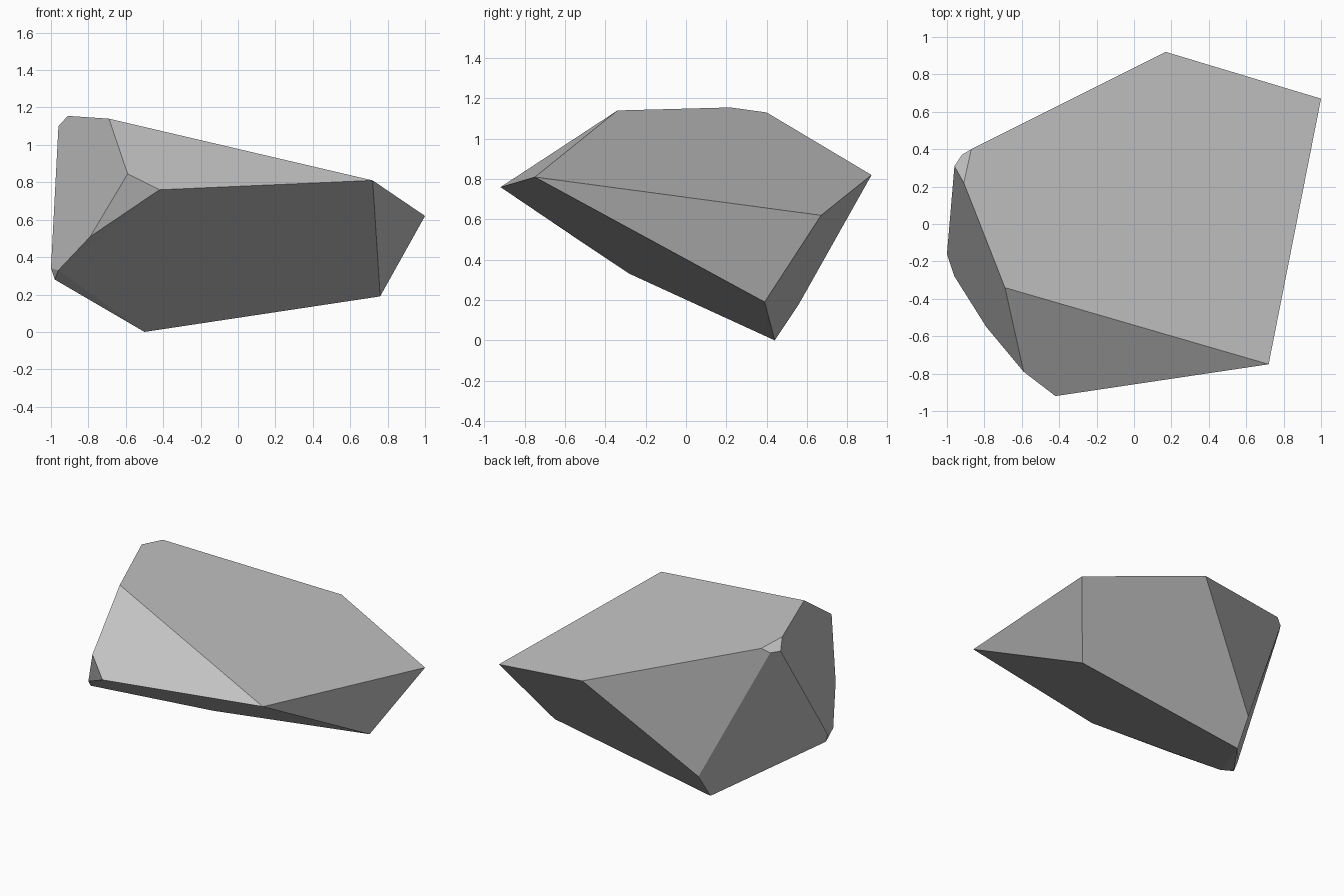
import bpy
import bmesh
import math

# Remove the default object
default_cube = bpy.data.objects.get("Cube")
if default_cube:
    bpy.data.objects.remove(default_cube, do_unlink=True)


def flat_material(name, colour):
    """Create a plain matte material of one colour."""
    material = bpy.data.materials.new(name)
    material.use_nodes = True
    material.diffuse_color = colour
    shader = material.node_tree.nodes["Principled BSDF"]
    shader.inputs["Base Color"].default_value = colour
    shader.inputs["Roughness"].default_value = 0.9
    return material


def convex_stone(name, corners, material):
    """Wrap corner points in a hull and merge nearly flat facets."""
    bm = bmesh.new()
    for corner in corners:
        bm.verts.new(corner)
    bmesh.ops.convex_hull(bm, input=bm.verts[:])
    bmesh.ops.dissolve_limit(bm, angle_limit=math.radians(4),
                             verts=bm.verts[:], edges=bm.edges[:])
    bmesh.ops.recalc_face_normals(bm, faces=bm.faces[:])
    for face in bm.faces:
        face.smooth = False
    mesh = bpy.data.meshes.new(name)
    bm.to_mesh(mesh)
    bm.free()
    mesh.materials.append(material)
    stone = bpy.data.objects.new(name, mesh)
    bpy.context.collection.objects.link(stone)
    return stone


# Sloping top slab and its rim
top_rim = [
    (0.72, -0.75, 0.81), (1.0, 0.67, 0.62), (0.17, 0.92, 0.82),
    (-0.87, 0.40, 1.13), (-0.91, 0.22, 1.155), (-0.69, -0.34, 1.14),
]
# Front overhang
front_overhang = [
    (-0.42, -0.92, 0.76), (-0.59, -0.79, 0.845), (-0.79, -0.55, 0.51),
]
# Steep side with chipped corners
side_chips = [
    (-0.96, -0.28, 0.33), (-1.0, -0.16, 0.34), (-0.98, -0.17, 0.28),
    (-0.96, 0.31, 1.10), (-0.92, 0.37, 1.10),
]
# Lower back edge the stone rests on
base_edge = [
    (-0.50, 0.44, 0.0), (-0.49, 0.56, 0.18), (0.76, 0.39, 0.19),
]

stone_grey = flat_material("stone grey", (0.55, 0.55, 0.55, 1.0))
convex_stone("rock", top_rim + front_overhang + side_chips + base_edge, stone_grey)
